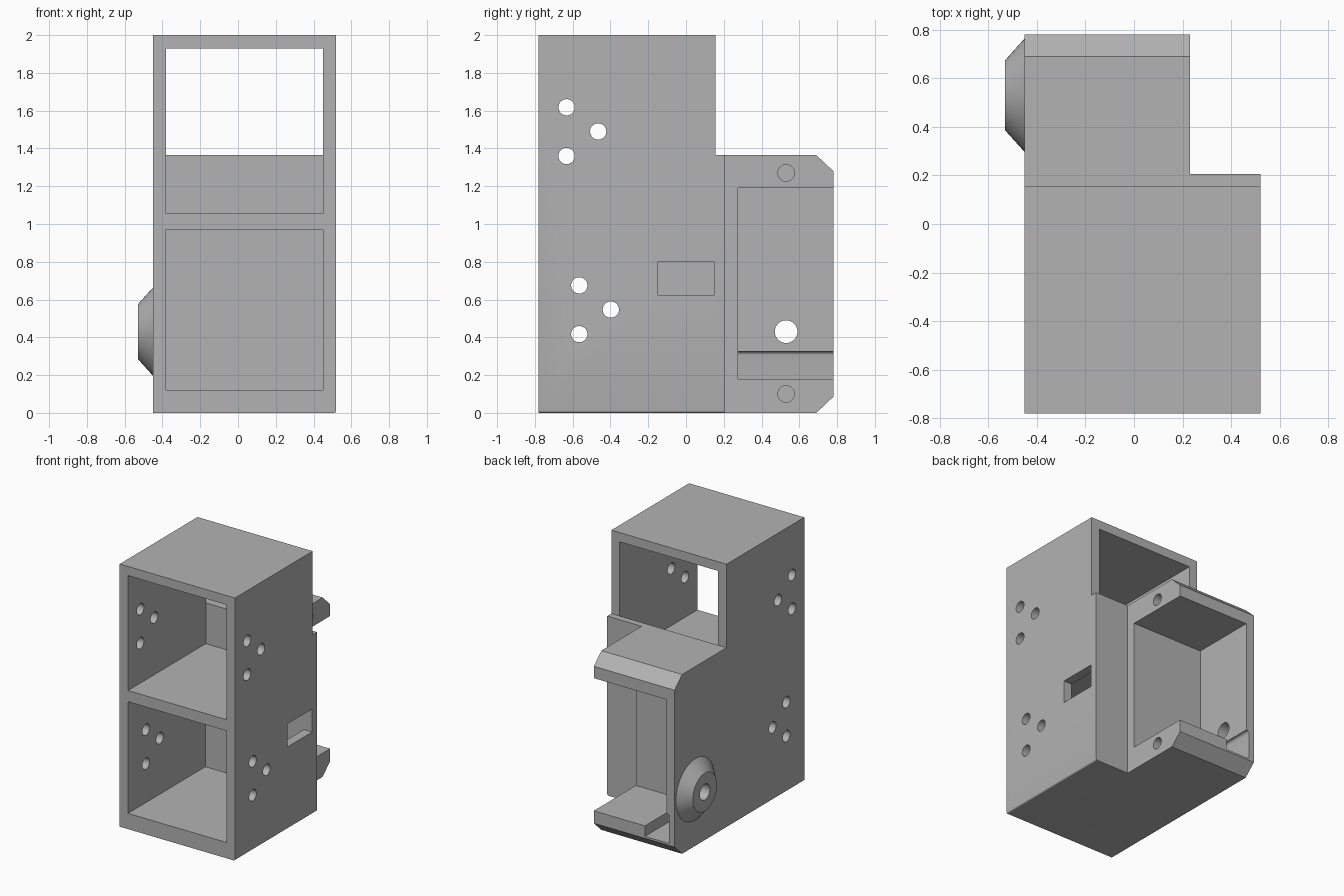
import bpy, bmesh, math
from mathutils import Matrix

cube = bpy.data.objects.get("Cube")
if cube:
    bpy.data.objects.remove(cube, do_unlink=True)

grey = bpy.data.materials.new("plain_grey")
grey.use_nodes = True
colour = (0.45, 0.45, 0.45, 1)
grey.diffuse_color = colour
grey.node_tree.nodes["Principled BSDF"].inputs["Base Color"].default_value = colour


def finish(bm, name):
    bmesh.ops.recalc_face_normals(bm, faces=bm.faces)
    mesh = bpy.data.meshes.new(name)
    bm.to_mesh(mesh)
    bm.free()
    mesh.materials.append(grey)
    obj = bpy.data.objects.new(name, mesh)
    bpy.context.collection.objects.link(obj)
    return obj


def side_profile(name, points, x0, x1, soft_edge=None, radius=0.012):
    """Extrude a (y, z) outline along x; round edges picked by soft_edge."""
    bm = bmesh.new()
    face = bm.faces.new([bm.verts.new((x0, y, z)) for y, z in points])
    new = bmesh.ops.extrude_face_region(bm, geom=[face])["geom"]
    bmesh.ops.translate(bm, vec=(x1 - x0, 0, 0),
                        verts=[v for v in new if isinstance(v, bmesh.types.BMVert)])
    if soft_edge:
        edges = [e for e in bm.edges if all(soft_edge(v.co) for v in e.verts)]
        bmesh.ops.bevel(bm, geom=edges, offset=radius, segments=4,
                        profile=0.5, affect='EDGES')
    return finish(bm, name)


def box(name, x, y, z, **soft):
    outline = [(y[0], z[0]), (y[1], z[0]), (y[1], z[1]), (y[0], z[1])]
    return side_profile(name, outline, x[0], x[1], **soft)


def rod(name, y, z, x0, x1, r0, r1=None):
    """Cylinder or cone lying along x."""
    bm = bmesh.new()
    place = Matrix.Translation(((x0 + x1) / 2, y, z)) @ Matrix.Rotation(math.pi / 2, 4, 'Y')
    bmesh.ops.create_cone(bm, cap_ends=True, segments=48, radius1=r0,
                          radius2=r0 if r1 is None else r1, depth=x1 - x0, matrix=place)
    return finish(bm, name)


def combine(target, tool, operation='DIFFERENCE'):
    mod = target.modifiers.new("combine", 'BOOLEAN')
    mod.operation = operation
    mod.solver = 'EXACT'
    mod.object = tool
    bpy.context.view_layer.update()
    graph = bpy.context.evaluated_depsgraph_get()
    result = bpy.data.meshes.new_from_object(target.evaluated_get(graph))
    target.modifiers.clear()
    target.data = result
    bpy.data.objects.remove(tool, do_unlink=True)


LEFT, RIGHT = -0.45, 0.52
FRONT, BACK, STEP = -0.78, 0.78, 1.365

# Tall main case with a low step at its back
housing = side_profile(
    "housing",
    [(FRONT, 0), (0.205, 0), (0.205, STEP), (0.155, STEP), (0.155, 2), (FRONT, 2)],
    LEFT, RIGHT, soft_edge=lambda c: c.x > 0.5 and c.z < 0.01)

# Narrower rear block with chamfered back corners
rear = side_profile(
    "rear_block",
    [(0.1, 0), (0.69, 0), (BACK, 0.085), (BACK, 1.28), (0.69, STEP), (0.1, STEP)],
    LEFT, 0.23)
combine(housing, rear, 'UNION')

# Conical boss on the side
combine(housing, rod("side_boss", 0.53, 0.43, -0.53, LEFT + 0.001, 0.145, 0.235), 'UNION')

# Front compartments: the upper one runs through above the step
combine(housing, box("lower_bay", (-0.38, 0.45), (-1, 0.15), (0.12, 0.97)))
combine(housing, box("upper_bay", (-0.38, 0.45), (-1, 0.155), (1.055, 1.93)))

# Rear pocket, open to the side and the back
combine(housing, box("rear_pocket", (-0.38, 0.6), (0.275, 1), (0.18, 1.19)))

# Cable channel low in the rear pocket, rounded at its top outer edge
combine(housing, box("cable_channel", (-0.405, -0.2), (0.275, 1), (0.1, 0.325),
                     soft_edge=lambda c: c.x < -0.4 and c.z > 0.3, radius=0.02))

# Side window into the lower compartment
combine(housing, box("side_window", (0.3, 0.7), (-0.15, 0.15), (0.625, 0.8)))

# Groups of three screw holes through both walls
for y, z in [(-0.632, 1.36), (-0.565, 0.417)]:
    for dy, dz in [(0, 0), (0, 0.258), (0.167, 0.13)]:
        combine(housing, rod("screw_hole", y + dy, z + dz, -0.7, 0.7, 0.043))

# Hole through the boss
combine(housing, rod("boss_hole", 0.53, 0.43, -0.7, 0.1, 0.06))

# Blind holes in the pocket rims
for z in (0.1, 1.27):
    combine(housing, rod("rim_hole", 0.53, z, -0.1, 0.4, 0.044))

bpy.ops.object.select_all(action='DESELECT')
housing.select_set(True)
bpy.context.view_layer.objects.active = housing
bpy.ops.object.shade_smooth_by_angle(angle=math.radians(30))
